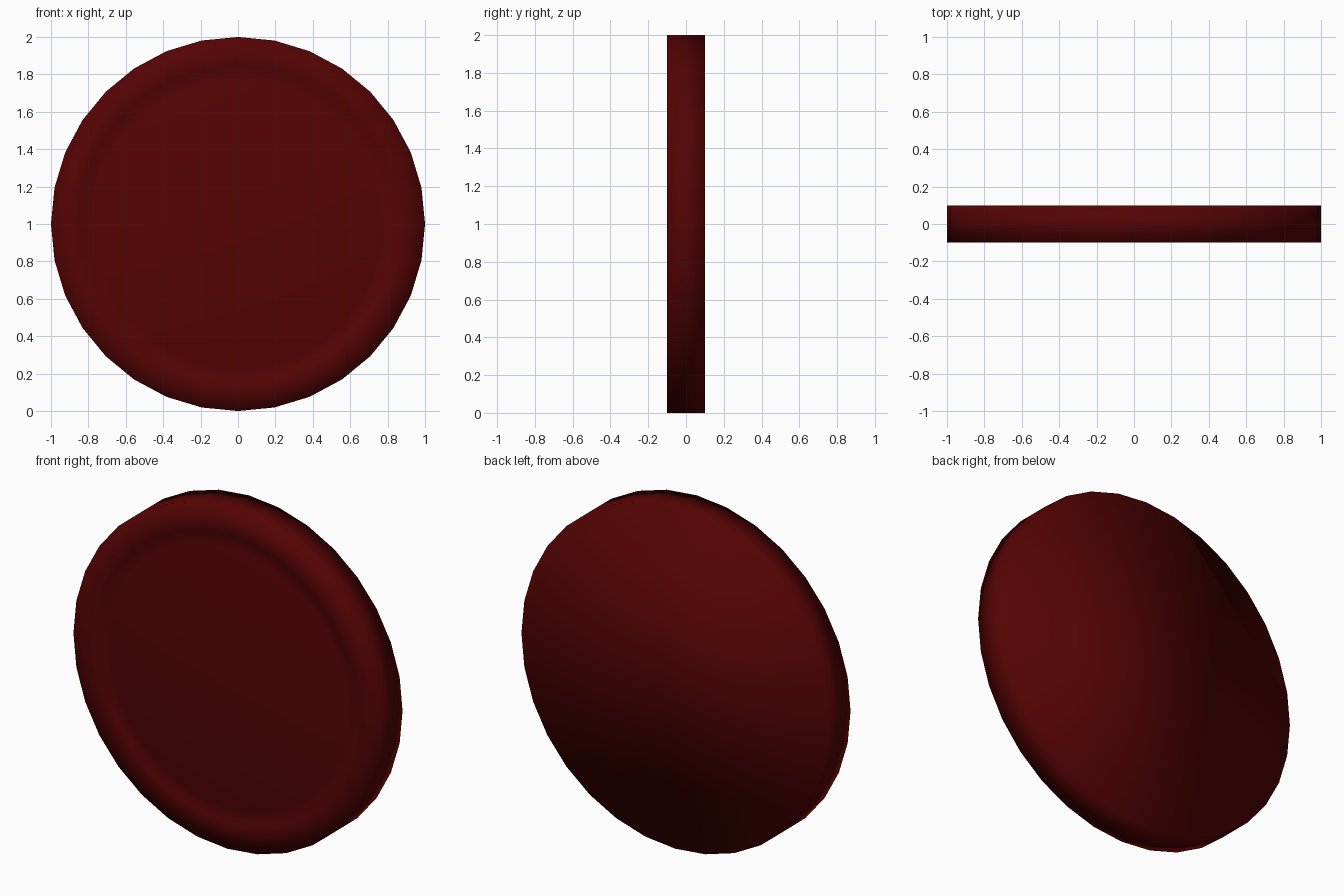
import bpy, bmesh
from math import sin, cos, pi

if "Cube" in bpy.data.objects:
    bpy.data.objects.remove(bpy.data.objects["Cube"])

SIDES = 32
# Profile from back rim across the raised border and shallow groove: (radius, y)
PROFILE = [(1.0, 0.1), (1.0, -0.1), (0.85, -0.1), (0.82, -0.085), (0.77, -0.095)]

bm = bmesh.new()
rings = [[bm.verts.new((r * cos(2 * pi * i / SIDES), y, 1 + r * sin(2 * pi * i / SIDES)))
          for i in range(SIDES)] for r, y in PROFILE]

# Outer wall, border and groove
for a, b in zip(rings, rings[1:]):
    for i in range(SIDES):
        j = (i + 1) % SIDES
        bm.faces.new((a[i], a[j], b[j], b[i]))

# Flat back and front face
bm.faces.new(rings[0])
bm.faces.new(rings[-1])
bmesh.ops.recalc_face_normals(bm, faces=bm.faces)
for f in bm.faces:
    f.smooth = True

mesh = bpy.data.meshes.new("round_disc")
bm.to_mesh(mesh)
bm.free()
disc = bpy.data.objects.new("round_disc", mesh)
bpy.context.collection.objects.link(disc)

# Dark red finish
red = bpy.data.materials.new("dark_red")
red.diffuse_color = (0.09, 0.001, 0.001, 1)
red.use_nodes = True
red.node_tree.nodes["Principled BSDF"].inputs["Base Color"].default_value = red.diffuse_color
mesh.materials.append(red)
